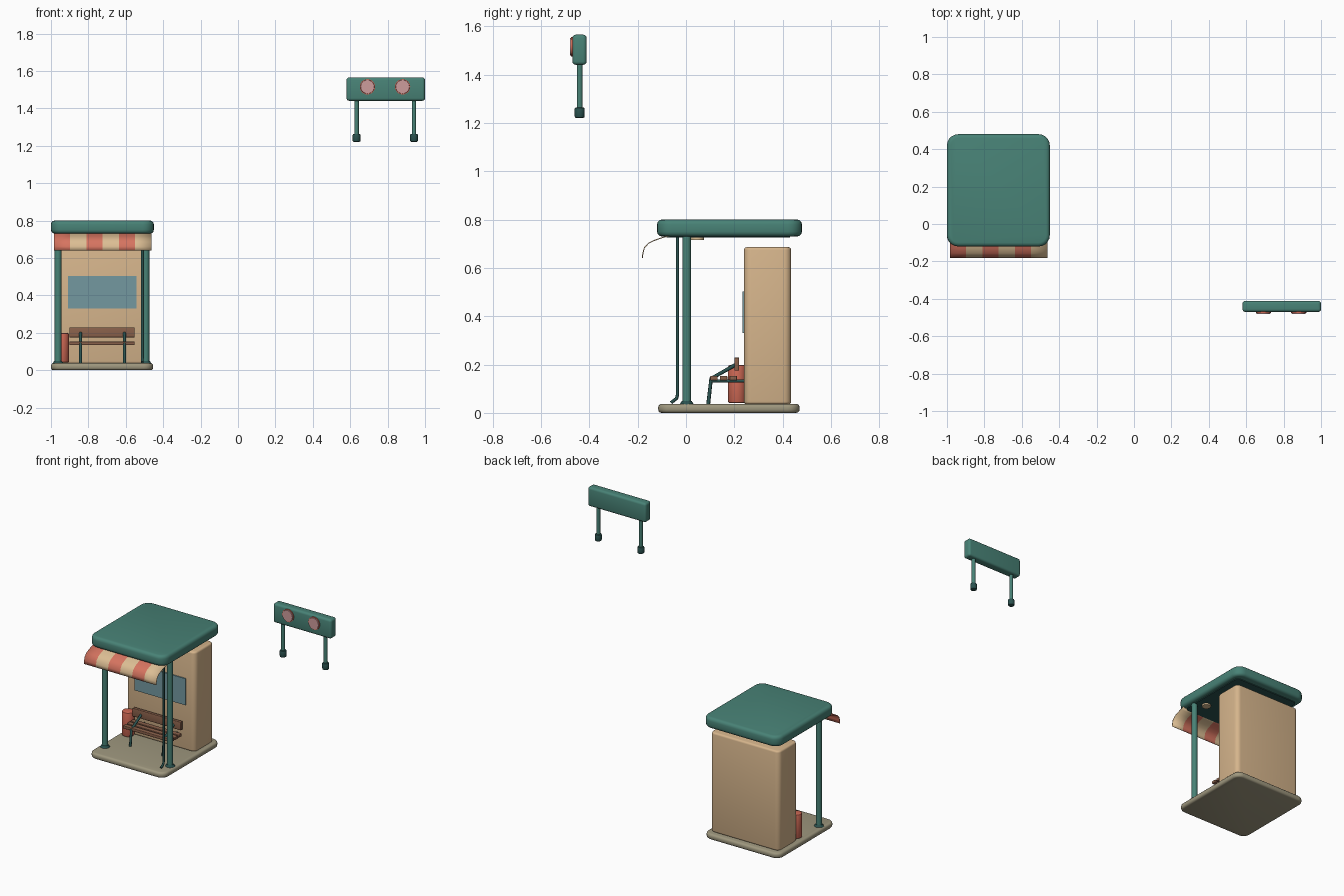
import bpy, bmesh
from math import radians
from mathutils import Vector, Matrix

old = bpy.data.objects.get("Cube")
if old:
    bpy.data.objects.remove(old, do_unlink=True)


def material(name, r, g, b):
    mat = bpy.data.materials.new(name)
    mat.use_nodes = True
    col = [(c / 255 / 12.92) if c < 11 else ((c / 255 + 0.055) / 1.055) ** 2.4 for c in (r, g, b)] + [1]
    mat.diffuse_color = col
    bsdf = next(n for n in mat.node_tree.nodes if n.type == 'BSDF_PRINCIPLED')
    bsdf.inputs["Base Color"].default_value = col
    return mat


GREEN = material("green paint", 72, 130, 118)
DARK = material("dark green metal", 42, 82, 79)
TAN = material("tan wall", 214, 181, 140)
STONE = material("stone floor", 158, 151, 126)
RED = material("awning red", 214, 116, 96)
CREAM = material("cream", 220, 190, 148)
GLASS = material("blue glass", 116, 152, 160)
WOOD = material("brown wood", 138, 97, 75)
PINK = material("pink lamp", 206, 156, 156)
BIN = material("bin red", 205, 104, 84)


def finish(bm, name, mats):
    bmesh.ops.recalc_face_normals(bm, faces=bm.faces)
    me = bpy.data.meshes.new(name)
    bm.to_mesh(me)
    bm.free()
    me.shade_smooth()
    me.set_sharp_from_angle(angle=radians(35))
    for m in mats:
        me.materials.append(m)
    ob = bpy.data.objects.new(name, me)
    bpy.context.collection.objects.link(ob)
    return ob


def box(name, mat, x, y, z, corner=0, rim=0):
    """Box from (min, max) ranges, with rounded upright corners and rounded rims."""
    bm = bmesh.new()
    bmesh.ops.create_cube(bm, size=1)
    for v in bm.verts:
        v.co = [a[0] + (c + 0.5) * (a[1] - a[0]) for a, c in zip((x, y, z), v.co)]
    if corner:
        up = [e for e in bm.edges if abs(e.verts[0].co.z - e.verts[1].co.z) > 0.001]
        bmesh.ops.bevel(bm, geom=up, offset=corner, segments=5, profile=0.5, affect='EDGES')
    if rim:
        edges = [e for e in bm.edges if e.calc_face_angle(0) > 1]
        bmesh.ops.bevel(bm, geom=edges, offset=rim, segments=3, profile=0.5, affect='EDGES')
    return finish(bm, name, [mat])


def rod(name, mat, a, b, r1, r2=None, sides=12, rim=0):
    """Cylinder or cone from point a to point b."""
    a, b = Vector(a), Vector(b)
    d = b - a
    bm = bmesh.new()
    bmesh.ops.create_cone(bm, cap_ends=True, segments=sides, radius1=r1,
                          radius2=r1 if r2 is None else r2, depth=d.length)
    if rim:
        edges = [e for e in bm.edges if e.calc_face_angle(0) > 1.2]
        bmesh.ops.bevel(bm, geom=edges, offset=rim, segments=2, profile=0.5, affect='EDGES')
    turn = d.to_track_quat('Z', 'Y').to_matrix().to_4x4()
    bm.transform(Matrix.Translation((a + b) / 2) @ turn)
    return finish(bm, name, [mat])


def pipe(name, mat, points, radius):
    """Round tube through points."""
    cu = bpy.data.curves.new(name, 'CURVE')
    cu.dimensions = '3D'
    cu.bevel_depth = radius
    cu.bevel_resolution = 2
    cu.use_fill_caps = True
    sp = cu.splines.new('POLY')
    sp.points.add(len(points) - 1)
    for p, co in zip(sp.points, points):
        p.co = (*co, 1)
    cu.materials.append(mat)
    ob = bpy.data.objects.new(name, cu)
    bpy.context.collection.objects.link(ob)
    return ob


MID = -0.727    # centre of the shelter in x

# Floor, back block and roof
box("floor_slab", STONE, (-1, -0.454), (-0.115, 0.47), (0, 0.037), 0.05, 0.014)
box("back_block", TAN, (-0.975, -0.478), (0.24, 0.435), (0.035, 0.686), 0.03, 0.012)
box("roof", GREEN, (-1, -0.45), (-0.12, 0.48), (0.73, 0.8), 0.06, 0.02)
box("ceiling_panel", DARK, (-0.97, -0.484), (-0.08, 0.43), (0.725, 0.735), 0.03)
box("window_pane", GLASS, (-0.91, -0.543), (0.233, 0.245), (0.33, 0.503))

# Posts and ceiling lamps, one pair
for side, label in ((-1, "right"), (1, "left")):
    x = MID + side * 0.235
    rod("post_" + label, GREEN, (x, 0.003, 0.035), (x, 0.003, 0.735), 0.018, sides=16)
    rod("post_foot_" + label, DARK, (x, 0.003, 0.035), (x, 0.003, 0.05), 0.03, 0.02, 16)
    lx = MID + side * 0.175
    rod("ceiling_lamp_" + label, CREAM, (lx, 0.047, 0.715), (lx, 0.047, 0.73), 0.028, sides=20)

# Drain pipe beside the left post
pipe("drain_pipe", DARK, [(-0.512, -0.035, 0.73), (-0.512, -0.035, 0.075),
                          (-0.512, -0.039, 0.06), (-0.512, -0.062, 0.042)], 0.007)

# Striped awning: curved sheet, stripes by column
profile = [(-0.06, 0.735), (-0.095, 0.726), (-0.13, 0.714), (-0.155, 0.702),
           (-0.172, 0.684), (-0.178, 0.662), (-0.181, 0.641)]
bm = bmesh.new()
stripes, x0, width = 6, -0.985, 0.087
cols = [[bm.verts.new((x0 + i * width, y, z)) for y, z in profile] for i in range(stripes + 1)]
for i in range(stripes):
    for j in range(len(profile) - 1):
        f = bm.faces.new((cols[i][j], cols[i + 1][j], cols[i + 1][j + 1], cols[i][j + 1]))
        f.material_index = i % 2
awning = finish(bm, "awning", [RED, CREAM])
solid = awning.modifiers.new("thickness", 'SOLIDIFY')
solid.thickness = 0.004
solid.offset = 0

# Bench
for i in range(3):
    y = 0.1 + i * 0.04
    box(f"seat_slat_{i + 1}", WOOD, (-0.902, -0.553), (y, y + 0.031), (0.134, 0.153), rim=0.003)
box("bench_back", WOOD, (-0.902, -0.553), (0.2, 0.22), (0.175, 0.229), rim=0.003)
for label, x in (("right", -0.842), ("left", -0.607)):
    pipe("bench_frame_" + label, DARK, [(x, 0.092, 0.037), (x, 0.104, 0.142), (x, 0.212, 0.203)], 0.008)
    rod("bench_bracket_" + label, DARK, (x, 0.105, 0.132), (x, 0.24, 0.132), 0.006)

# Litter bin
rod("litter_bin", BIN, (-0.941, 0.212, 0.04), (-0.941, 0.212, 0.198), 0.038, sides=20, rim=0.008)

# Free-standing sign with two round lamps
box("sign_board", GREEN, (0.58, 1), (-0.47, -0.411), (1.44, 1.565), 0.015, 0.014)
for label, x in (("right", 0.634), ("left", 0.941)):
    rod("sign_leg_" + label, GREEN, (x, -0.44, 1.24), (x, -0.44, 1.45), 0.012)
    rod("sign_foot_" + label, DARK, (x, -0.44, 1.22), (x, -0.44, 1.264), 0.021, sides=12, rim=0.007)
for label, x in (("right", 0.692), ("left", 0.88)):
    rod("sign_lamp_rim_" + label, BIN, (x, -0.465, 1.515), (x, -0.475, 1.515), 0.041, sides=24)
    rod("sign_lamp_" + label, PINK, (x, -0.465, 1.515), (x, -0.48, 1.515), 0.04, 0.036, sides=24)
